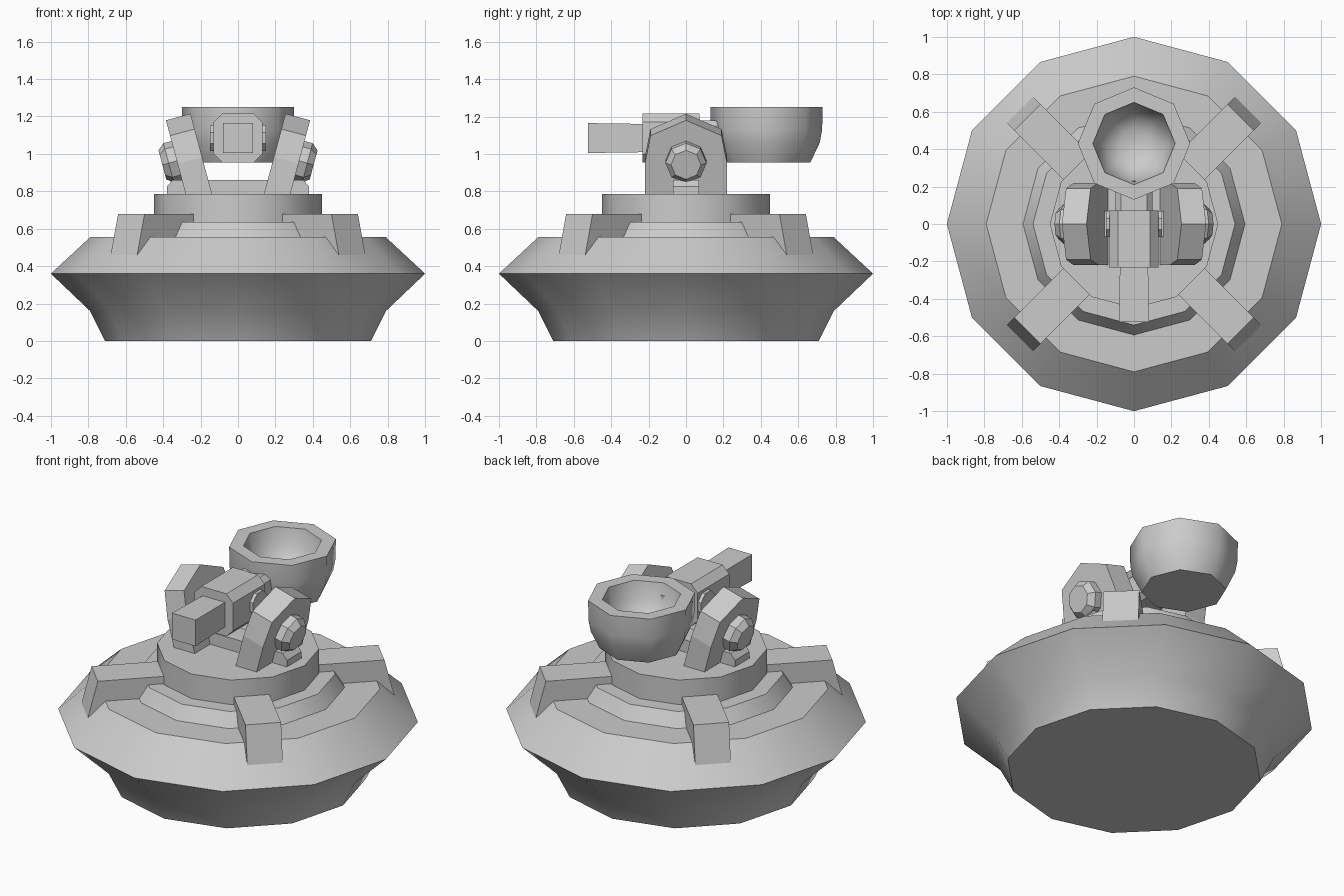
import bpy, bmesh
from math import sin, cos, pi, radians
from mathutils import Matrix, Vector

if "Cube" in bpy.data.objects:
    bpy.data.objects.remove(bpy.data.objects["Cube"])


def finish(name, bm, smooth=None, matrix=None):
    if matrix:
        bmesh.ops.transform(bm, matrix=matrix, verts=bm.verts)
    bmesh.ops.recalc_face_normals(bm, faces=bm.faces)
    me = bpy.data.meshes.new(name)
    bm.to_mesh(me)
    bm.free()
    ob = bpy.data.objects.new(name, me)
    bpy.context.collection.objects.link(ob)
    if smooth:
        bpy.ops.object.select_all(action='DESELECT')
        ob.select_set(True)
        bpy.context.view_layer.objects.active = ob
        bpy.ops.object.shade_smooth_by_angle(angle=radians(smooth))
    return ob


def lathe(name, profile, sides, smooth=None, matrix=None, phase=0):
    """Stack rings of (radius, height) and cap both ends."""
    bm = bmesh.new()
    rings = []
    for r, z in profile:
        rings.append([bm.verts.new((r * cos(phase + 2 * pi * i / sides),
                                    r * sin(phase + 2 * pi * i / sides), z)) for i in range(sides)])
    for a, b in zip(rings, rings[1:]):
        for i in range(sides):
            j = (i + 1) % sides
            bm.faces.new((a[i], a[j], b[j], b[i]))
    bm.faces.new(rings[0][::-1])
    bm.faces.new(rings[-1])
    return finish(name, bm, smooth, matrix)


def prism(name, outline, half, matrix):
    """Extrude an outline in local XY symmetrically along local Z."""
    bm = bmesh.new()
    face = bm.faces.new([bm.verts.new((x, y, -half)) for x, y in outline])
    new = bmesh.ops.extrude_face_region(bm, geom=[face])['geom']
    bmesh.ops.translate(bm, vec=(0, 0, 2 * half), verts=[v for v in new if isinstance(v, bmesh.types.BMVert)])
    return finish(name, bm, None, matrix)


def frame(x, y, z, origin):
    m = Matrix((Vector(x), Vector(y), Vector(z))).transposed().to_4x4()
    m.translation = Vector(origin)
    return m


def chamfered(w, h, c):
    return [(-w, -h + c), (-w + c, -h), (w - c, -h), (w, -h + c),
            (w, h - c), (w - c, h), (-w + c, h), (-w, h - c)]


# Twelve-sided base and turntable drum
lathe("base", [(.71, 0), (.79, .16), (1, .36), (.79, .555), (.593, .555), (.54, .635), (.4, .635)], 12, 31)
lathe("turntable", [(.45, .62), (.45, .785)], 12, 31)

# Four diagonal clamps over the base rim
for k in range(4):
    a = pi / 4 + k * pi / 2
    m = frame((cos(a), sin(a), 0), (0, 0, 1), (sin(a), -cos(a), 0), (0, 0, 0))
    prism("clamp_%d" % (k + 1), [(.4, .6), (.4, .68), (.806, .68), (.863, .457), (.72, .457)], .1, m)

# Cross bar with clipped ends on the turntable
prism("cross_bar", [(-.38, .77), (.38, .77), (.38, .825), (.35, .86), (-.35, .86), (-.38, .825)],
      .07, frame((1, 0, 0), (0, 0, 1), (0, -1, 0), (0, 0, 0)))

# Splayed yoke arms with octagonal pivot bolts
t = radians(15)
for s, side in ((1, "right"), (-1, "left")):
    up = Vector((s * sin(t), 0, cos(t)))
    out = Vector((s * cos(t), 0, -sin(t)))
    foot = Vector((s * .14, 0, .79))
    m = frame((0, 1, 0), up, out, foot + out * .068)
    prism(side + "_arm", [(-.22, -.04), (.22, -.04), (.22, .2), (.19, .355), (0, .44), (-.19, .355), (-.22, .2)],
          .068, m)
    m = frame((0, 1, 0), up, out, foot + out * .136 + up * .215)
    lathe(side + "_bolt", [(.11, -.02), (.11, .045), (.08, .08)], 8, None, m)

# Pivot shaft, chamfered housing, neck and square nose
side_on = frame((0, 1, 0), (0, 0, 1), (1, 0, 0), (0, 0, 1.085))
lathe("pivot_shaft", [(.075, -.15), (.075, .15)], 8, None, side_on, pi / 8)
lengthwise = frame((1, 0, 0), (0, 0, 1), (0, -1, 0), (0, .0825, 1.085))
lengthwise.translation.y = -.08
prism("housing", chamfered(.13, .13, .045), .153, lengthwise)
lengthwise.translation.y = .14
prism("neck", chamfered(.1, .095, .03), .09, lengthwise)
lengthwise.translation.y = 0
lathe("nose", [(.075 * 2 ** .5, .2), (.08 * 2 ** .5, .525)], 4, None, lengthwise, pi / 4)

# Eight-sided hollow bowl
lathe("bowl", [(.235, .955), (.285, 1.06), (.298, 1.13), (.3, 1.25), (.22, 1.25),
               (.2, 1.15), (.15, 1.07), (.08, 1.03)], 8, 50, Matrix.Translation((0, .43, 0)))
